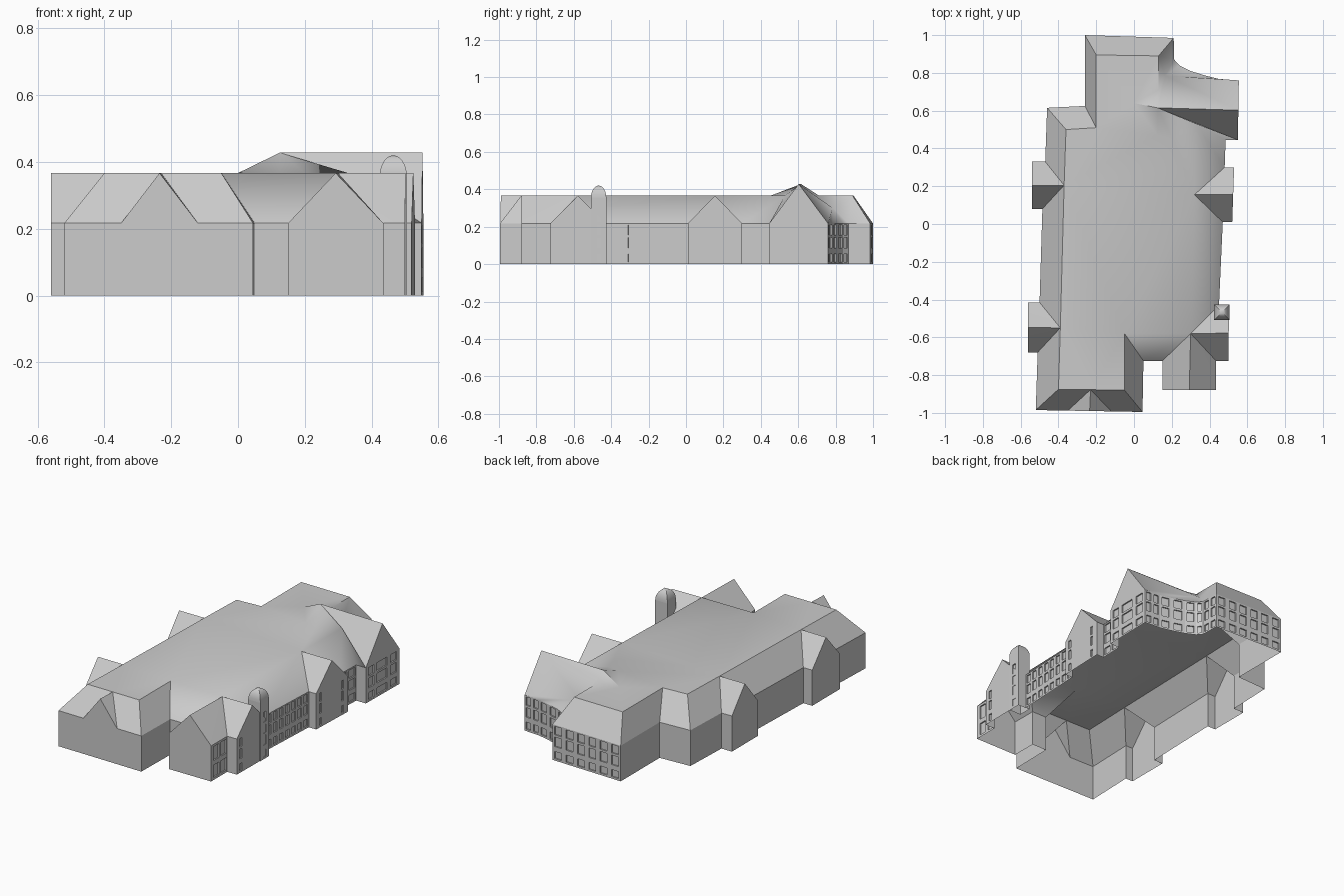
import bpy, bmesh, math
from mathutils import Vector

if "Cube" in bpy.data.objects:
    bpy.data.objects.remove(bpy.data.objects["Cube"])

EAVE, PEAK, REC = 0.217, 0.367, 0.008
ROWS3 = ((.012, .055), (.085, .143), (.157, .208))
ROWS2 = ((.015, .09), (.118, .203))


def face(bm, pts):
    clean = []
    for p in pts:
        p = Vector(p)
        if not clean or (p - clean[-1]).length > 1e-5:
            clean.append(p)
    if len(clean) > 2 and (clean[0] - clean[-1]).length > 1e-5:
        bm.faces.new([bm.verts.new(p) for p in clean])


def finish(name, bm, smooth=None):
    bmesh.ops.remove_doubles(bm, verts=bm.verts[:], dist=1e-5)
    bmesh.ops.triangulate(bm, faces=[f for f in bm.faces if len(f.verts) > 4])
    me = bpy.data.meshes.new(name)
    bm.to_mesh(me)
    bm.free()
    ob = bpy.data.objects.new(name, me)
    bpy.context.collection.objects.link(ob)
    if smooth:
        bpy.ops.object.select_all(action='DESELECT')
        ob.select_set(True)
        bpy.context.view_layer.objects.active = ob
        bpy.ops.object.shade_smooth_by_angle(angle=math.radians(smooth))
    return ob


def wall(bm, a, b, top, cols=0, rows=ROWS3):
    """Wall from a to b; a grid whose window cells are pushed inwards."""
    a, b = Vector((a[0], a[1], 0)), Vector((b[0], b[1], 0))
    d = b - a
    inward = Vector((-d.y, d.x, 0)).normalized() * REC
    if isinstance(cols, int):
        cols = [((i + .2) / cols, (i + .8) / cols) for i in range(cols)]
    us = [0] + [u for c in cols for u in c] + [1]
    zs = [0] + [z for r in rows for z in r] + [top] if cols else [0, top]
    for i in range(len(us) - 1):
        for j in range(len(zs) - 1):
            q = [a + d * u + Vector((0, 0, z)) for u, z in
                 ((us[i], zs[j]), (us[i + 1], zs[j]), (us[i + 1], zs[j + 1]), (us[i], zs[j + 1]))]
            if i % 2 and j % 2:
                r = [p + inward for p in q]
                face(bm, r)
                for k in range(4):
                    face(bm, (q[k], q[(k + 1) % 4], r[(k + 1) % 4], r[k]))
            else:
                face(bm, q)


# Footprint, walked anticlockwise; every eave point knows its roof-top point
base, loop, gables = [], [], []


def corner(x, y, inner, cols=0, rows=ROWS3):
    base.append((x, y, cols, rows))
    loop.append(((x, y, EAVE), inner))


def gable(x0, y0, x1, y1, inner, cols=0, peak=PEAK, after=None):
    top = ((x0 + x1) / 2, (y0 + y1) / 2, peak)
    corner(x0, y0, inner, cols)
    loop.append((top, inner))
    corner(x1, y1, after or inner)
    gables.append(((x0, y0, EAVE), (x1, y1, EAVE), top))


def flat(x, y, z=PEAK):
    return (x, y, z)


S, M = flat(.30, -.58), flat(.32, .155)           # right bay ridge ends
L1, L2 = flat(-.37, .205), flat(-.39, -.55)       # left bay ridge ends
F0, FG, F1 = flat(-.40, -.875), flat(-.23, -.877), flat(-.05, -.88)
E, B = flat(.33, .53), flat(.13, .89)
R, V = flat(.125, .615, .428), flat(.165, .785, .30)   # tall wing ridge and valley

# front wing with flush gable
corner(-.52, -.985, F0)
gable(-.35, -.988, -.12, -.992, FG)
corner(.045, -.995, F1)
corner(.05, -.725, flat(-.05, -.58))
# front right wing and right side bays
corner(.15, -.725, S)
gable(.15, -.88, .435, -.88, S)
base[-1] = (.435, -.88, [(.16, .48), (.62, .94)], ROWS2)
corner(.435, -.725, S)
gable(.50, -.725, .503, -.43, S, [(.09, .17)])
corner(.45, -.43, S, 8)
corner(.47, .01, M)
gable(.52, .01, .53, .30, M, [(.10, .17), (.80, .87)])
corner(.48, .30, M, [(.08, .43), (.55, .92)])
# tall right wing
corner(.485, .445, E)
gable(.55, .445, .555, .76, R, [(.08, .24), (.33, .63), (.74, .92)], R[2], V)
# curved link wall
base[-1] = (.555, .76, 2, ROWS3)
for x, y in ((.45, .768), (.38, .785), (.30, .81), (.24, .84)):
    corner(x, y, V, 1)
corner(.213, .87, V, 2)
# back wing and left side
corner(.21, .985, B, 6)
corner(-.26, 1.0, flat(-.20, .895))
corner(-.26, .625, flat(-.20, .51))
corner(-.46, .615, flat(-.36, .50))
corner(-.47, .33, L1)
gable(-.54, .33, -.54, .08, L1)
corner(-.485, .08, L1)
corner(-.50, -.415, L2)
gable(-.56, -.415, -.56, -.68, L2)
corner(-.51, -.68, L2)

# Walls with recessed windows
bm = bmesh.new()
for i, (x, y, cols, rows) in enumerate(base):
    wall(bm, (x, y), base[(i + 1) % len(base)], EAVE, cols, rows)
for g in gables:
    face(bm, g)
finish("walls", bm)

# Roof slopes, tall wing cap and flat top
bm = bmesh.new()
patch = [E, flat(.20, .455), flat(.125, .47), flat(0, .64), flat(.13, .71)]
top = []
for i, (o, n) in enumerate(loop):
    o2, n2 = loop[(i + 1) % len(loop)]
    # the flush front gable and other gable edges need no vertical roof strip
    face(bm, (o, o2, n2, n))
    add = patch[1:] if n == R else [] if n == V else [n]
    top += [p for p in add if p not in top]
fan = patch + [V]
for p, q in zip(fan, fan[1:]):
    face(bm, (R, q, p))
face(bm, (V, B, patch[-1]))
face(bm, top)
finish("roof", bm, 48)

# Corner turret
bm = bmesh.new()
cx, cy, h = .465, -.467, .041
sq = ((-1, -1), (1, -1), (1, 1), (-1, 1))
pts = [(cx + h * a, cy + h * b) for a, b in sq]
for k in range(4):
    wall(bm, pts[k], pts[(k + 1) % 4], .355, [(.35, .65)] if k == 1 else 0,
         ROWS3 + ((.225, .285),))
finish("turret_walls", bm)

# Four-sided dome on the turret
bm = bmesh.new()
N = 7
prof = [(h * math.cos(t * math.pi / 2 / N), .355 + .065 * math.sin(t * math.pi / 2 / N))
        for t in range(N + 1)]
for (r0, z0), (r1, z1) in zip(prof, prof[1:]):
    for k in range(4):
        a, b = sq[k], sq[(k + 1) % 4]
        face(bm, [(cx + r * p[0], cy + r * p[1], z) for r, z, p in
                  ((r0, z0, a), (r0, z0, b), (r1, z1, b), (r1, z1, a))])
finish("turret_dome", bm, 30)
